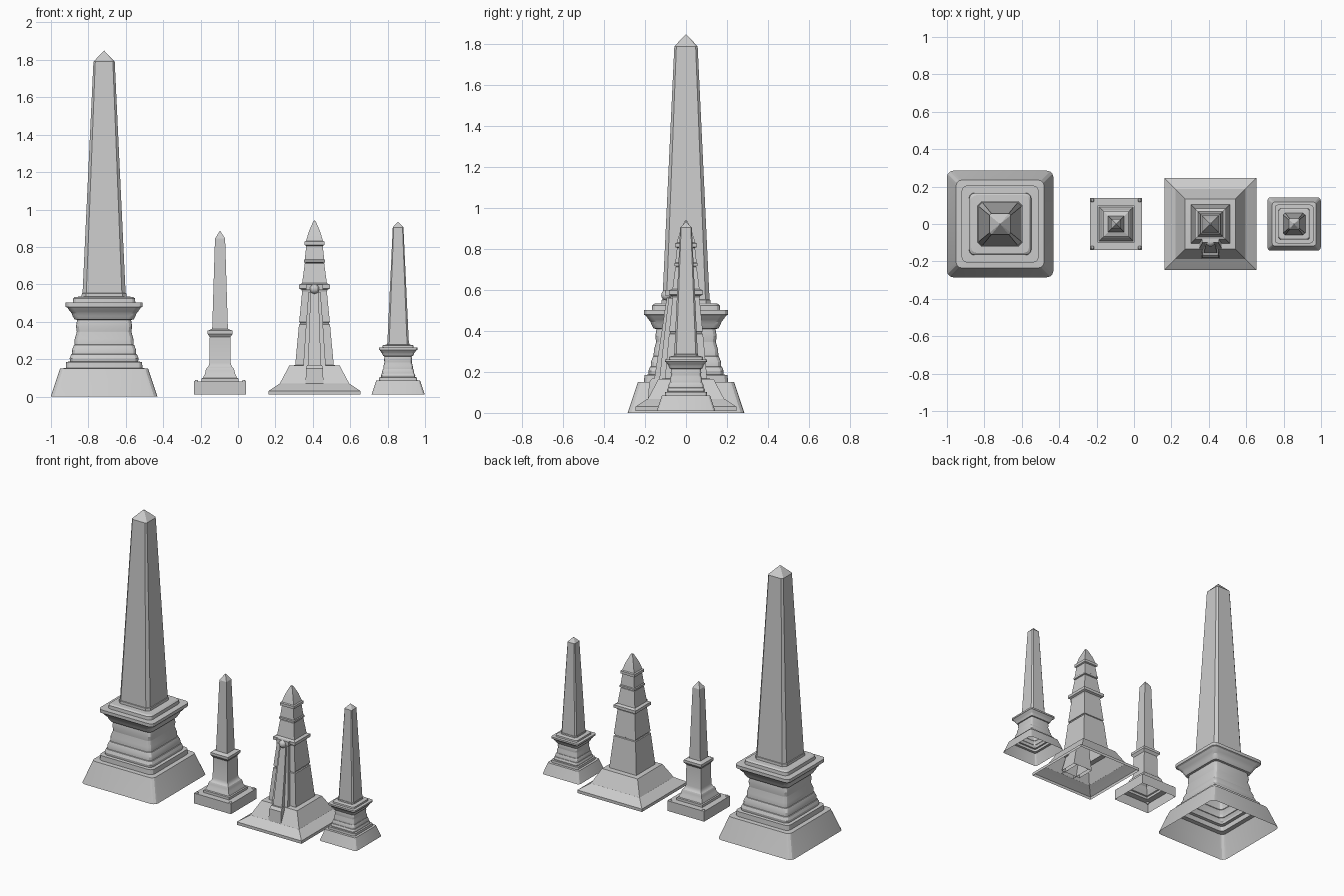
import bpy, bmesh, math

if "Cube" in bpy.data.objects:
    bpy.data.objects.remove(bpy.data.objects["Cube"])


def finish(bm, name):
    bmesh.ops.remove_doubles(bm, verts=bm.verts, dist=1e-5)
    bmesh.ops.recalc_face_normals(bm, faces=bm.faces)
    me = bpy.data.meshes.new(name)
    bm.to_mesh(me)
    bm.free()
    ob = bpy.data.objects.new(name, me)
    bpy.context.collection.objects.link(ob)
    bpy.context.view_layer.objects.active = ob
    bpy.ops.object.select_all(action='DESELECT')
    ob.select_set(True)
    bpy.ops.object.shade_smooth_by_angle(angle=math.radians(25))
    return ob


def section(h, r, seg):
    """Square of half width h, corner radius r, seg segments per corner."""
    if seg == 0:
        return [(h, h), (-h, h), (-h, -h), (h, -h)]
    pts = []
    for q in range(4):
        sx, sy = [(1, 1), (-1, 1), (-1, -1), (1, -1)][q]
        for i in range(seg + 1):
            a = math.pi / 2 * (q + i / seg)
            pts.append((sx * (h - r) + r * math.cos(a), sy * (h - r) + r * math.sin(a)))
    return pts


def bridge(bm, rings):
    for a, b in zip(rings, rings[1:]):
        n = len(a)
        for i in range(n):
            bm.faces.new((a[i], a[(i + 1) % n], b[(i + 1) % n], b[i]))


def loft(name, x, profile, seg=0, s=1.0, oz=0.0):
    """Open-bottomed stack of square sections (z, half width, corner radius)."""
    bm = bmesh.new()
    rings = []
    for z, h, r in profile:
        rings.append([bm.verts.new((x + px * s, py * s, z * s + oz))
                      for px, py in section(h, r, seg)])
    bridge(bm, rings)
    return finish(bm, name)


def fin(name, x, profile, back=-0.03):
    """Tapered buttress on the front: (z, half width, front y)."""
    bm = bmesh.new()
    rings = [[bm.verts.new((x + px, py, z))
              for px, py in ((-h, y), (h, y), (h, back), (-h, back))]
             for z, h, y in profile]
    bridge(bm, rings)
    bm.faces.new(rings[-1])
    return finish(bm, name)


def ball(name, loc, r, u=12, v=8):
    bm = bmesh.new()
    bmesh.ops.create_uvsphere(bm, u_segments=u, v_segments=v, radius=r)
    bmesh.ops.translate(bm, verts=bm.verts, vec=loc)
    return finish(bm, name)


# moulded pedestal: flared foot, bulging bands, cornice and pad
pedestal = [(0, .285, .035), (.15, .235, .03), (.152, .205, .03), (.185, .203, .03)]
bands = [(.187, .225, .182, .176), (.227, .275, .172, .161),
         (.277, .345, .158, .146), (.347, .41, .146, .144)]
for z0, z1, h0, h1 in bands:
    pedestal += [(z0, h0, .03), (z0 + (z1 - z0) * .45, (h0 + h1) / 2 + .005, .03), (z1, h1, .03)]
pedestal += [(.412, .158, .03), (.43, .168, .03), (.445, .173, .03), (.455, .182, .03),
             (.475, .196, .03), (.48, .206, .03), (.502, .206, .03), (.503, .167, .03),
             (.525, .165, .03), (.533, .155, .03), (.535, .10, .02)]
# chamfered shaft with pyramid tip
shaft = [(.534, .12, .022), (.552, .119, .022), (.554, .115, .02),
         (1.79, .057, .01), (1.85, 0, 0)]
for tag, x, s, oz in (("large", -.716, 1, 0), ("small", .856, .5, .01)):
    loft(tag + "_pedestal", x, pedestal, 3, s, oz)
    loft(tag + "_shaft", x, shaft, 1, s, oz)

# slim obelisk
bx = -.096
loft("slim_obelisk", bx, [(z, h, 0) for z, h in [
    (.01, .14), (.08, .14), (.08, .098), (.097, .098), (.1, .09), (.112, .086),
    (.122, .08), (.14, .077), (.152, .072), (.158, .065), (.168, .06), (.18, .057),
    (.318, .055), (.325, .06), (.335, .067), (.352, .067), (.356, .056), (.362, .042),
    (.845, .027), (.887, 0)]])
for sx in (-1, 1):
    for sy in (-1, 1):
        ball("corner_stud", (bx + sx * .127, sy * .127, .078), .011, 10, 6)

# stepped monument
cx = .409
loft("stepped_monument", cx, [(z, h, 0) for z, h in [
    (.01, .246), (.03, .246), (.067, .19), (.069, .186), (.165, .135), (.168, .103),
    (.385, .083), (.388, .077), (.395, .077), (.398, .082), (.562, .066), (.572, .07),
    (.578, .083), (.598, .083), (.606, .066), (.712, .052), (.715, .048), (.718, .057),
    (.73, .057), (.734, .052), (.806, .044), (.81, .053), (.828, .053), (.832, .045),
    (.88, .031), (.92, .014), (.938, .006), (.941, 0)]])
# front buttress of the monument
fin("buttress_foot", cx, [(.07, .048, -.185), (.15, .045, -.18), (.168, .04, -.165)])
fin("buttress_wings", cx, [(.07, .075, -.155), (.165, .06, -.13), (.39, .045, -.105), (.56, .032, -.085)])
fin("buttress_rib", cx, [(.165, .034, -.155), (.39, .028, -.12), (.56, .02, -.095)])
fin("buttress_cap", cx, [(.57, .045, -.1), (.6, .045, -.1)])
ball("buttress_ball", (cx, -.095, .575), .026)
